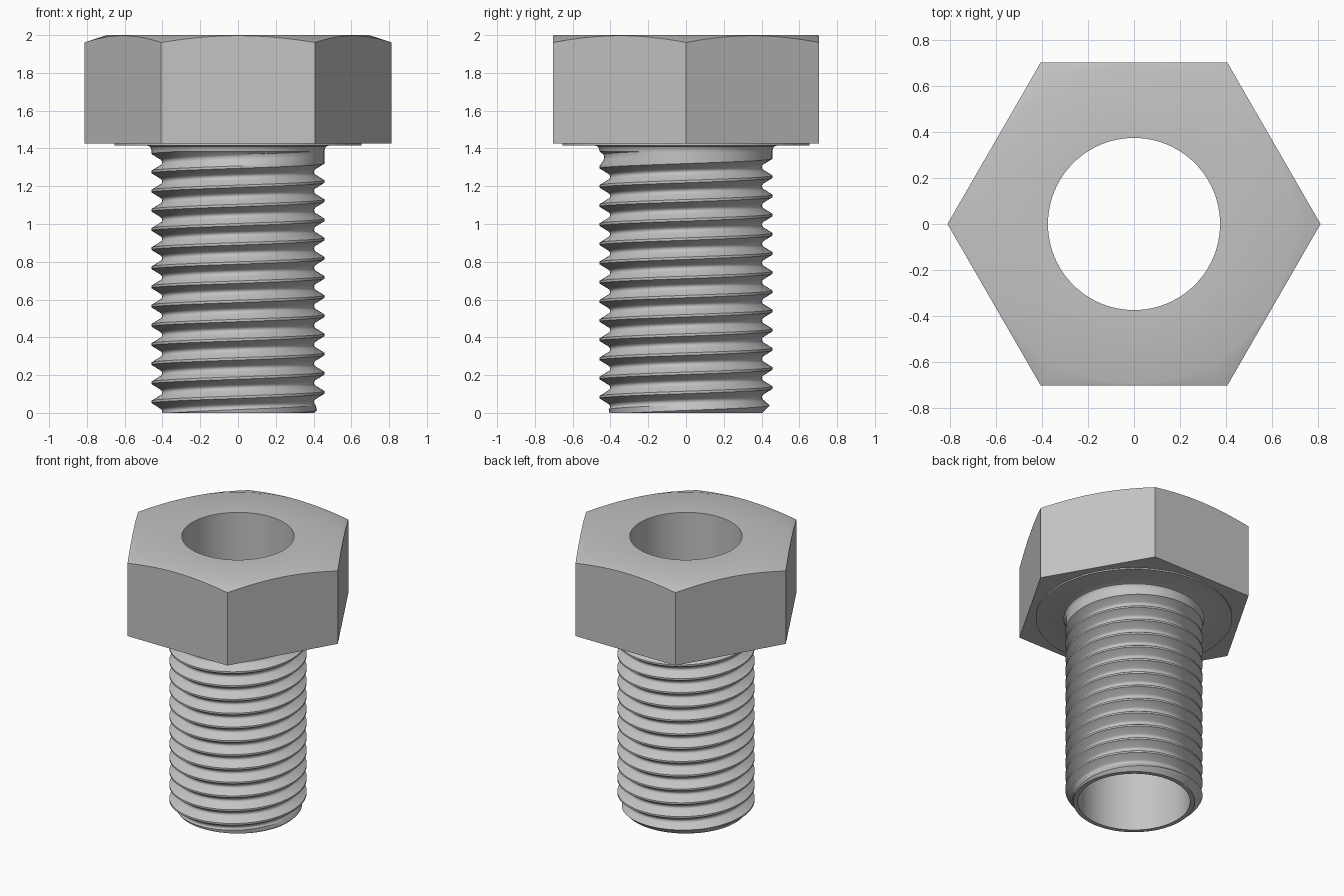
import bpy, bmesh, math

cube = bpy.data.objects.get("Cube")
if cube:
    bpy.data.objects.remove(cube)

SEG = 96                      # steps around one turn
TAU = 2 * math.pi
BORE, ROOT, CREST = 0.375, 0.402, 0.458
APOTHEM, TOP, HEAD_Z = 0.704, 2.0, 1.425
PITCH, THREAD_TOP = 0.1015, 1.385

steel = bpy.data.materials.new("steel grey")
steel.use_nodes = True
color = (0.55, 0.55, 0.55, 1)
steel.diffuse_color = color
steel.node_tree.nodes["Principled BSDF"].inputs["Base Color"].default_value = color


def finish(bm, name):
    mesh = bpy.data.meshes.new(name)
    bm.to_mesh(mesh)
    bm.free()
    mesh.materials.append(steel)
    obj = bpy.data.objects.new(name, mesh)
    bpy.context.collection.objects.link(obj)
    bpy.ops.object.select_all(action='DESELECT')
    obj.select_set(True)
    bpy.context.view_layer.objects.active = obj
    bpy.ops.object.shade_smooth_by_angle(angle=math.radians(30))
    return obj


def point(a, r, z):
    return (r * math.cos(a), r * math.sin(a), z)


def lathe(name, profile):
    """Revolve profile(angle) -> [(radius, height), ...] around z."""
    bm = bmesh.new()
    cols = []
    for s in range(SEG):
        a = TAU * s / SEG
        cols.append([bm.verts.new(point(a, r, z)) for r, z in profile(a)])
    for s in range(SEG):
        c, d = cols[s], cols[(s + 1) % SEG]
        for i in range(len(c) - 1):
            bm.faces.new((c[i], c[i + 1], d[i + 1], d[i]))
    return finish(bm, name)


# Hexagonal head with conical chamfer, washer face and neck fillet
def head_profile(a):
    r = APOTHEM / math.cos(a % (TAU / 6) - TAU / 12)
    z = TOP - max(0, r - 0.695) * 0.33
    return [(BORE, TOP), (0.695, TOP), (r, z), (r, HEAD_Z), (0.655, HEAD_Z),
            (0.655, 1.415), (0.48, 1.415), (0.467, 1.41), (0.46, 1.4),
            (CREST, THREAD_TOP)]


lathe("hex_head", head_profile)

# Through bore and the flat rim at the tip
lathe("bore_wall", lambda a: [(0.405, 0), (BORE, 0), (BORE, TOP)])

# Helical thread: one pitch as (phase, depth share), swept up the shank
tooth = [(-0.062, 0), (0.062, 0), (0.355, 0.86), (0.425, 0.97), (0.5, 1),
         (0.575, 0.97), (0.645, 0.86), (0.938, 0)]
start = 0.21 - 3 * PITCH
bm = bmesh.new()
cols = []
for s in range(16 * SEG + 1):
    base = start + PITCH * s / SEG
    # groove runs out below the head
    fade = min(1, max(0, (1.37 - base - PITCH / 2) / 0.04))
    col = []
    for phase, depth in tooth:
        z = min(THREAD_TOP, max(0, base + PITCH * phase))
        r = CREST - (CREST - ROOT) * depth * fade
        r = min(r, 0.405 + z)             # tip chamfer
        col.append(bm.verts.new(point(TAU * s / SEG, r, z)))
    cols.append(col)
for c, d in zip(cols, cols[1:]):
    for i in range(len(tooth) - 1):
        quad = (c[i], d[i], d[i + 1], c[i + 1])
        heights = [v.co.z for v in quad]
        if max(heights) > 0 and min(heights) < THREAD_TOP:
            bm.faces.new(quad)
bmesh.ops.delete(bm, geom=[v for v in bm.verts if not v.link_faces], context='VERTS')
bmesh.ops.remove_doubles(bm, verts=bm.verts, dist=0.0002)
finish(bm, "threaded_shank")
